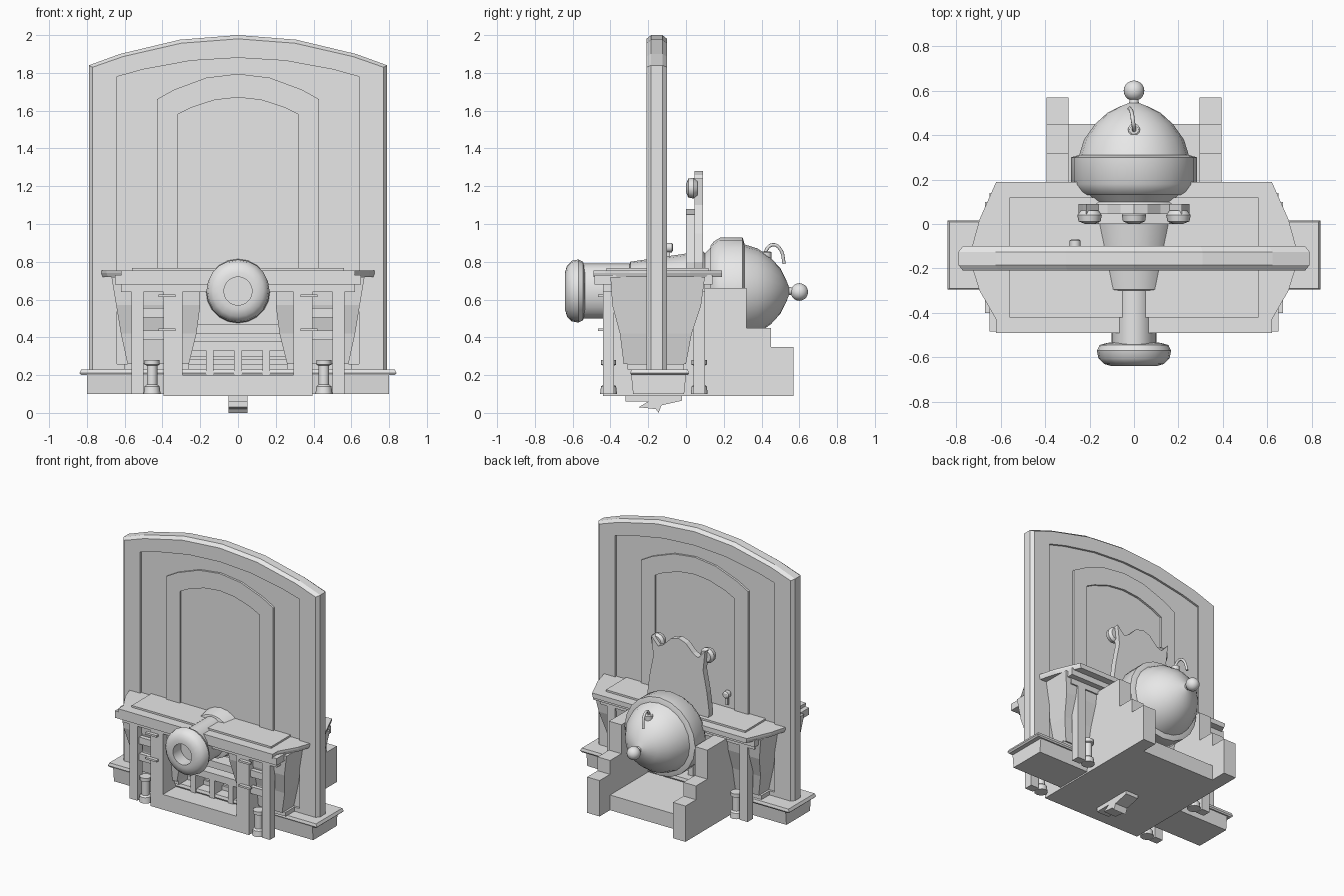
import bpy, bmesh
from math import sin, cos, pi, radians
from mathutils import Vector

cube = bpy.data.objects.get("Cube")
if cube:
    bpy.data.objects.remove(cube, do_unlink=True)

grey = bpy.data.materials.new("plain_grey")
grey.use_nodes = True
grey.diffuse_color = (0.8, 0.8, 0.8, 1)
grey.node_tree.nodes["Principled BSDF"].inputs["Base Color"].default_value = (0.8, 0.8, 0.8, 1)


def loft(name, loops, smooth=False):
    """Bridge equal-length point loops and cap both ends."""
    bm = bmesh.new()
    rings = [[bm.verts.new(p) for p in loop] for loop in loops]
    n = len(rings[0])
    for a, b in zip(rings, rings[1:]):
        for i in range(n):
            j = (i + 1) % n
            bm.faces.new((a[i], a[j], b[j], b[i]))
    bm.faces.new(rings[0])
    bm.faces.new(rings[-1])
    bmesh.ops.recalc_face_normals(bm, faces=bm.faces)
    mesh = bpy.data.meshes.new(name)
    bm.to_mesh(mesh)
    bm.free()
    mesh.materials.append(grey)
    ob = bpy.data.objects.new(name, mesh)
    bpy.context.collection.objects.link(ob)
    if smooth:
        bpy.ops.object.select_all(action='DESELECT')
        ob.select_set(True)
        bpy.context.view_layer.objects.active = ob
        bpy.ops.object.shade_smooth_by_angle(angle=radians(35))
    return ob


def rect(x0, x1, y0, y1, z):
    return [(x0, y0, z), (x1, y0, z), (x1, y1, z), (x0, y1, z)]


def box(name, x0, x1, y0, y1, z0, z1):
    return loft(name, [rect(x0, x1, y0, y1, z) for z in (z0, z1)])


def prism_x(name, outline, x0, x1):
    return loft(name, [[(x, y, z) for y, z in outline] for x in (x0, x1)])


def prism_y(name, outline, y0, y1):
    return loft(name, [[(x, y, z) for x, z in outline] for y in (y0, y1)])


def lathe_y(name, profile, z=0.645, wide=1.0, n=20, x=0):
    loops = [[(x + wide * r * cos(2 * pi * i / n), y, z + r * sin(2 * pi * i / n))
              for i in range(n)] for y, r in profile]
    return loft(name, loops, True)


def lathe_z(name, x, y, profile, n=12):
    loops = [[(x + r * cos(2 * pi * i / n), y + r * sin(2 * pi * i / n), z)
              for i in range(n)] for z, r in profile]
    return loft(name, loops, True)


def mirror_outline(half):
    return half + [(-x, z) for x, z in reversed(half) if x > 0]


# Arched wall with a bevelled rim and stepped panels on both sides
def arch(w, side, top, y, bottom):
    half = [(w, bottom)] + [(w * f, top - (top - side) * f * f) for f in (1, 0.79, 0.39, 0)]
    return [(x, y - 0.155, z) for x, z in mirror_outline(half)]


steps = [(0.32, 1.58, 1.67, 0.04, 0.3), (0.32, 1.58, 1.67, 0.055, 0.3),
         (0.43, 1.66, 1.795, 0.055, 0.28), (0.43, 1.66, 1.795, 0.04, 0.28),
         (0.64, 1.78, 1.88, 0.04, 0.26), (0.64, 1.78, 1.88, 0.055, 0.26),
         (0.77, 1.83, 1.98, 0.055, 0.2), (0.79, 1.84, 2.0, 0.03, 0.2)]
front = [arch(w, s, t, -d, b) for w, s, t, d, b in steps]
back = [arch(w, s, t, d, b) for w, s, t, d, b in reversed(steps)]
loft("arched_wall", front + back)

# Wall base and its lip
loft("wall_base", [rect(-0.8, 0.8, -0.28, -0.01, 0.1), rect(-0.8, 0.8, -0.29, 0, 0.2)])
loft("base_lip", [rect(-0.83, 0.83, -0.29, 0.01, 0.2), rect(-0.84, 0.84, -0.295, 0.015, 0.21),
                  rect(-0.83, 0.83, -0.29, 0.01, 0.23)])
prism_x("bottom_hook", [(-0.32, 0.1), (-0.32, 0.06), (-0.2, 0.06), (-0.25, 0.03), (-0.16, 0.02),
                        (-0.145, 0), (-0.13, 0.04), (-0.02, 0.065), (-0.02, 0.1)], -0.05, 0.05)

# Table top across the wall
side = [(0.66, -0.49), (0.66, -0.43), (0.74, -0.3), (0.79, -0.15), (0.74, 0.02), (0.66, 0.19)]
outline = side + [(-x, y) for x, y in reversed(side)]
loft("table_slab", [[(x * s, y, z) for x, y in outline] for z, s in ((0.72, 0.93), (0.74, 0.94), (0.755, 0.94))])
box("table_apron", -0.65, 0.65, -0.485, 0.14, 0.68, 0.73)
box("table_under_step", -0.62, 0.62, -0.44, 0.1, 0.64, 0.68)
box("table_raised_panel", -0.56, 0.56, -0.42, 0.12, 0.75, 0.768)

# Parts repeated on both sides
carriage = [(-0.44, 0.09), (0.57, 0.09), (0.57, 0.35), (0.45, 0.35), (0.45, 0.45),
            (0.32, 0.45), (0.32, 0.66), (-0.44, 0.66)]
for tag, s in (("left", 1), ("right", -1)):
    prism_x(tag + "_carriage_cheek", carriage, 0.295 * s, 0.395 * s)
    levels = [(0.72, 0.2, 0.67, -0.4, 0.1), (0.57, 0.2, 0.645, -0.39, 0.08),
              (0.42, 0.22, 0.62, -0.35, 0.03), (0.26, 0.26, 0.585, -0.33, 0.0)]
    loft(tag + "_pedestal", [rect(a * s, b * s, c, d, z) for z, a, b, c, d in levels])
    box(tag + "_pedestal_foot", 0.26 * s, 0.6 * s, -0.31, -0.01, 0.23, 0.26)
    for end, y in (("front", -0.44), ("back", 0.04)):
        box(tag + "_" + end + "_leg", 0.5 * s, 0.565 * s, y, y + 0.06, 0.1, 0.66)
        lathe_z(tag + "_" + end + "_peg", 0.455 * s, y + 0.03,
                [(0.1, 0.045), (0.14, 0.04), (0.15, 0.028), (0.25, 0.028), (0.255, 0.04), (0.28, 0.04)])
    for z in (0.44, 0.62):
        box(tag + "_bracket", 0.33 * s, 0.42 * s, -0.465, -0.44, z - 0.007, z + 0.007)
    for z in (0.41, 0.53):
        box(tag + "_rail", 0.39 * s, 0.51 * s, -0.42, -0.39, z - 0.025, z + 0.025)

# Carriage floor and the rails under the barrel
box("carriage_floor", -0.3, 0.3, -0.44, 0.45, 0.09, 0.2)
for z in (0.33, 0.42):
    box("cross_rail", -0.3, 0.3, -0.3, -0.05, z, z + 0.05)
for x in (-0.15, 0, 0.15):
    box("rail_post", x - 0.02, x + 0.02, -0.3, -0.05, 0.2, 0.34)

# Barrel: muzzle with bore, oval neck, tapered body, domed breech, knob
lathe_y("muzzle", [(-0.54, 0.075), (-0.64, 0.075), (-0.64, 0.1), (-0.63, 0.135), (-0.605, 0.16),
                   (-0.57, 0.167), (-0.545, 0.155), (-0.535, 0.12), (-0.53, 0.05)])
lathe_y("barrel_neck", [(-0.55, 0.145), (-0.28, 0.145)], wide=0.7)
lathe_y("barrel_body", [(-0.3, 0.14), (-0.295, 0.155), (0.01, 0.2), (0.02, 0.21), (0.09, 0.21),
                        (0.1, 0.2), (0.14, 0.24)])
lathe_y("breech_band", [(0.13, 0.24), (0.145, 0.26), (0.18, 0.283), (0.3, 0.283), (0.31, 0.25)])
lathe_y("breech_dome", [(0.3, 0.25), (0.38, 0.225), (0.45, 0.175), (0.5, 0.12), (0.53, 0.06),
                        (0.545, 0.022), (0.57, 0.018)])
ball = [(0.6 - 0.046 * cos(pi * i / 10), 0.046 * sin(pi * i / 10) + 0.0005) for i in range(11)]
lathe_y("breech_knob", ball, z=0.64)

# Fuse hooked over the breech
path = [Vector(p) for p in ((0, 0.42, 0.82), (0, 0.43, 0.87), (-0.005, 0.465, 0.89),
                            (-0.01, 0.5, 0.865), (-0.02, 0.52, 0.79))]
curve = bpy.data.curves.new("fuse", 'CURVE')
curve.dimensions = '3D'
curve.bevel_depth = 0.009
curve.bevel_resolution = 2
curve.use_fill_caps = True
spline = curve.splines.new('BEZIER')
spline.bezier_points.add(len(path) - 1)
for bp, p in zip(spline.bezier_points, path):
    bp.co = p
    bp.handle_left_type = bp.handle_right_type = 'AUTO'
curve.materials.append(grey)
bpy.context.collection.objects.link(bpy.data.objects.new("fuse", curve))
lathe_z("fuse_socket", 0, 0.425, [(0.8, 0.027), (0.85, 0.027), (0.855, 0.02)])

# Crested shield rising behind the wall, with curled horns
crest = mirror_outline([(0.2, 0.6), (0.25, 0.8), (0.23, 0.95), (0.2, 1.1), (0.215, 1.24),
                        (0.16, 1.18), (0.12, 1.2), (0.06, 1.26), (0, 1.28)])
prism_y("crested_shield", crest, 0.045, 0.09)
backing = mirror_outline([(0.18, 0.6), (0.2, 0.8), (0.16, 1.05), (0, 1.08)])
prism_y("shield_backing", backing, 0.0, 0.045)
for x in (-0.2, 0, 0.2):
    lathe_y("crest_curl", [(0.0, 0.02), (0.012, 0.05), (0.04, 0.055), (0.06, 0.04)],
            z=1.19, n=12, x=x)

# Small latch on the back of the wall
lathe_y("latch_knob", [(-0.105, 0.025), (-0.075, 0.025), (-0.068, 0.015)], z=0.875, n=12, x=-0.265)
box("latch_handle", -0.275, -0.255, -0.1, -0.085, 0.8, 0.87)
